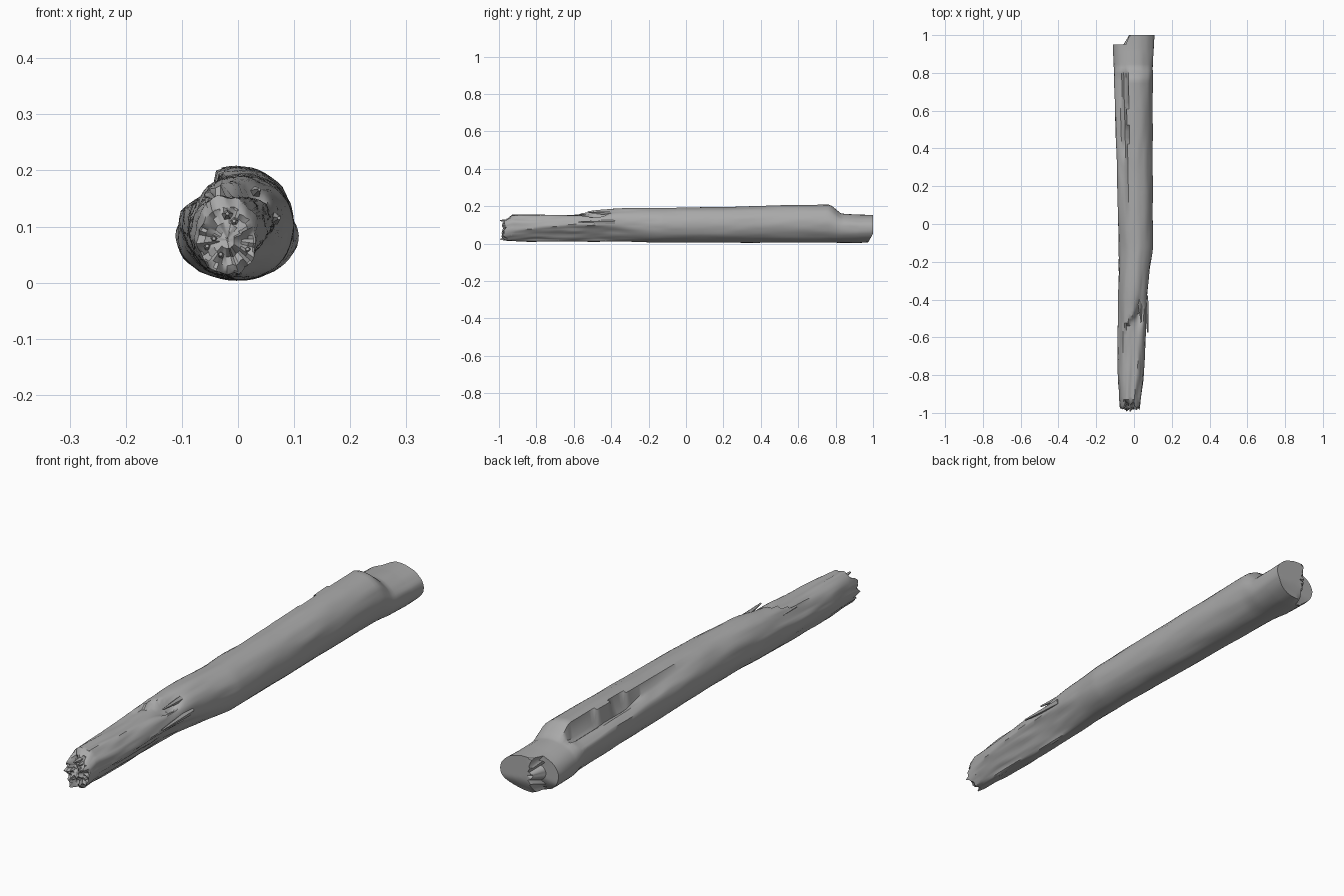
import bpy, bmesh, math, random
from mathutils import Vector, noise

if "Cube" in bpy.data.objects:
    bpy.data.objects.remove(bpy.data.objects["Cube"])

random.seed(4)
SEG = 48

# Log outline along its length: y, left, right, bottom, top
STATIONS = [
    (-1.00, -0.068, 0.030, 0.015, 0.125), (-0.95, -0.078, 0.036, 0.014, 0.154),
    (-0.80, -0.086, 0.052, 0.012, 0.158), (-0.55, -0.086, 0.062, 0.010, 0.172),
    (-0.40, -0.083, 0.070, 0.010, 0.186), (-0.25, -0.080, 0.083, 0.008, 0.189),
    (-0.13, -0.081, 0.099, 0.006, 0.190), (0.20, -0.088, 0.100, 0.005, 0.195),
    (0.60, -0.100, 0.098, 0.005, 0.207), (0.77, -0.105, 0.099, 0.005, 0.209),
    (0.83, -0.108, 0.100, 0.004, 0.160), (0.93, -0.111, 0.106, 0.004, 0.154),
    (1.00, -0.111, 0.109, 0.008, 0.154)]


def smooth(a, b, v):
    t = max(0.0, min(1.0, (v - a) / (b - a)))
    return t * t * (3 - 2 * t)


def outline(y):
    for p, q in zip(STATIONS, STATIONS[1:]):
        if y <= q[0] + 1e-6:
            t = (y - p[0]) / (q[0] - p[0])
            return [a + (b - a) * t for a, b in zip(p[1:], q[1:])]
    return STATIONS[-1][1:]


def bark_point(y, ang):
    left, right, low, high = outline(y)
    c, s = math.cos(ang), math.sin(ang)
    cx, zc = (left + right) / 2, low + (high - low) * 0.52
    x = cx + (right - left) / 2 * c
    z = zc + (high - zc if s > 0 else zc - low) * s
    # Long bark ridge with a lower shoulder and groove on the left
    k = smooth(-0.1, 0.3, y) * (1 - smooth(0.78, 0.84, y))
    edge = -0.036 + 0.008 * noise.noise(Vector((0, y * 6, 3)))
    if s > 0 and x < edge:
        shoulder = 0.168 - 0.6 * (edge - x)
        shoulder -= 0.022 * smooth(0.3, 0.45, y) * math.exp(-((x - edge + 0.012) / 0.012) ** 2)
        z += (min(z, shoulder) - z) * k
    # Ragged step where the upper layer has broken away at the front
    step = -0.48 + 1.2 * x + 0.05 * noise.noise(Vector((x * 45, 1, 5)))
    if s > 0:
        z = min(z, 0.152 + 0.06 * smooth(step - 0.02, step + 0.02, y))
        # Gouge beside the step
        z -= 0.022 * math.exp(-((x - 0.03) / 0.02) ** 2 - ((y + 0.47) / 0.06) ** 2)
    # Split face on the right side of the front half
    w = 1 - smooth(-0.5, -0.15, y)
    if c > 0:
        cut = (x - cx) * 0.8 - (z - zc) * 0.6 - 0.058
        if cut > 0:
            x -= cut * 0.8 * w
            z += cut * 0.6 * w
    # Fibrous wood grain, rougher toward the broken end
    rough = 0.0025 + 0.004 * (1 - smooth(-0.6, -0.1, y))
    n = noise.noise(Vector((c * 3, y * 5, s * 3))) + 0.5 * noise.noise(Vector((c * 8, y * 9, s * 8)))
    return Vector((x + c * n * rough, y, max(0.001, z + s * n * rough)))


def back_y(x, z):
    # Stepped saw-cut end: the left part is shorter
    return 0.95 + 0.05 * smooth(-0.036, -0.026, x) - 0.025 * (1 - smooth(0.0, 0.06, z))


def front_y(x, z):
    # Jagged snapped end
    n = noise.noise(Vector((x * 40, 7, z * 40))) + 0.6 * noise.noise(Vector((x * 90, 2, z * 90)))
    return max(-1.0, -0.972 + 0.028 * n + 0.03 * smooth(0.09, 0.15, z))


def new_object(name, bm, mat):
    bmesh.ops.recalc_face_normals(bm, faces=bm.faces)
    mesh = bpy.data.meshes.new(name)
    bm.to_mesh(mesh)
    bm.free()
    mesh.materials.append(mat)
    ob = bpy.data.objects.new(name, mesh)
    bpy.context.collection.objects.link(ob)
    bpy.context.view_layer.objects.active = ob
    ob.select_set(True)
    bpy.ops.object.shade_smooth_by_angle(angle=math.radians(40))
    ob.select_set(False)
    return ob


wood = bpy.data.materials.new("grey wood")
wood.diffuse_color = (0.4, 0.4, 0.4, 1)
wood.use_nodes = True
wood.node_tree.nodes["Principled BSDF"].inputs["Base Color"].default_value = wood.diffuse_color

# Log trunk: lofted rings with concentric end caps
bm = bmesh.new()
ys = [-0.93 + 1.86 * i / 110 for i in range(111)]
angles = [2 * math.pi * j / SEG for j in range(SEG)]
rings = [[bark_point(y, a) for a in angles] for y in ys]


def cap_rings(y_ring, end_y, scales):
    base = [bark_point(y_ring, a) for a in angles]
    mid = sum(base, Vector()) / SEG
    out = []
    for f in scales:
        ring = [mid + (p - mid) * f for p in base]
        for p in ring:
            p.y = end_y(p.x, p.z)
        out.append(ring)
    return out


scales = (1.0, 0.93, 0.75, 0.5, 0.25, 0.04)
front = cap_rings(-0.98, front_y, scales)
back = cap_rings(0.99, back_y, scales)
rings = front[::-1] + rings + back
verts = [[bm.verts.new(p) for p in r] for r in rings]
for r, q in zip(verts, verts[1:]):
    for j in range(SEG):
        k = (j + 1) % SEG
        bm.faces.new((r[j], r[k], q[k], q[j]))
bm.faces.new(verts[0])
bm.faces.new(verts[-1])
new_object("log_trunk", bm, wood)


def splinter(name, base, tip, radius):
    # Tapered five-sided wood shard
    bm = bmesh.new()
    base, tip = Vector(base), Vector(tip)
    d = tip - base
    bmesh.ops.create_cone(bm, cap_ends=True, segments=5, radius1=radius,
                          radius2=radius * 0.25, depth=d.length)
    rot = d.to_track_quat('Z', 'Y')
    for v in bm.verts:
        v.co = rot @ v.co + (base + tip) / 2
    new_object(name, bm, wood)


# Torn strands beside the broken step
splinter("side_strand", (0.062, -0.38, 0.115), (0.073, -0.575, 0.115), 0.014)
splinter("upper_strand", (0.030, -0.40, 0.160), (0.038, -0.52, 0.166), 0.012)
splinter("left_strand", (-0.055, -0.50, 0.146), (-0.062, -0.60, 0.150), 0.010)

# Short shards on the snapped end
for i in range(7):
    x = -0.055 + 0.012 * i
    z = 0.04 + random.random() * 0.085
    splinter("end_shard_%d" % (i + 1), (x, -0.93, z),
             (x, -0.975 - 0.023 * random.random(), z + 0.005), 0.014)
